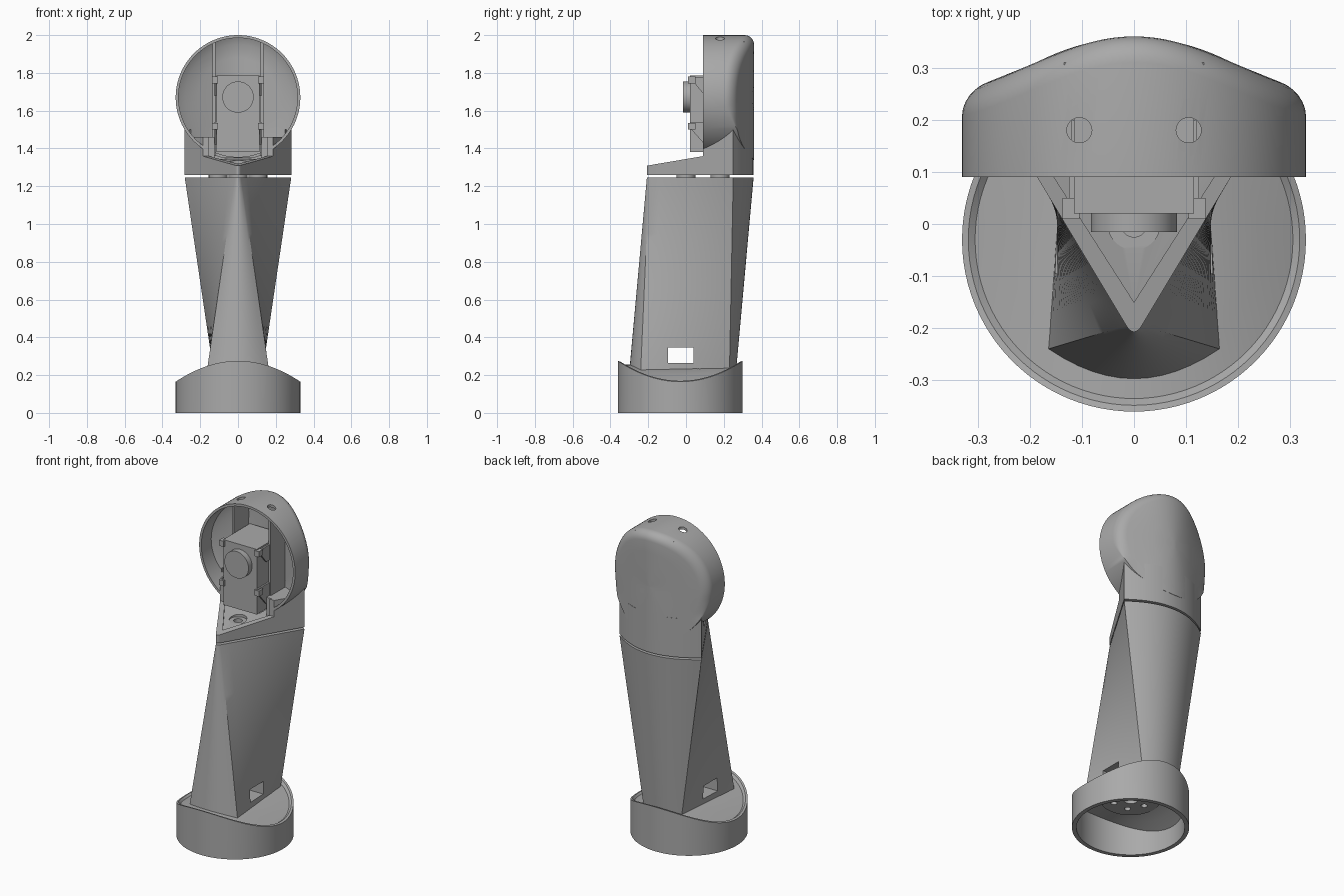
import bpy, bmesh, math
from mathutils import Matrix

cube = bpy.data.objects.get("Cube")
if cube:
    bpy.data.objects.remove(cube, do_unlink=True)

grey = bpy.data.materials.new("plain grey")
grey.use_nodes = True
grey.diffuse_color = (0.4, 0.4, 0.4, 1)
grey.node_tree.nodes["Principled BSDF"].inputs["Base Color"].default_value = (0.4, 0.4, 0.4, 1)


def finish(name, bm):
    bmesh.ops.recalc_face_normals(bm, faces=bm.faces)
    mesh = bpy.data.meshes.new(name)
    bm.to_mesh(mesh)
    bm.free()
    mesh.materials.append(grey)
    obj = bpy.data.objects.new(name, mesh)
    bpy.context.collection.objects.link(obj)
    return obj


def loft(name, rings):
    """Skin a list of equal point rings and cap both ends."""
    bm = bmesh.new()
    rows = [[bm.verts.new(p) for p in ring] for ring in rings]
    n = len(rows[0])
    for a, b in zip(rows, rows[1:]):
        for i in range(n):
            j = (i + 1) % n
            bm.faces.new((a[i], a[j], b[j], b[i]))
    bm.faces.new(rows[0])
    bm.faces.new(rows[-1])
    return finish(name, bm)


def box(name, x, y, z):
    corners = [(x[0], y[0]), (x[1], y[0]), (x[1], y[1]), (x[0], y[1])]
    return loft(name, [[(px, py, h) for px, py in corners] for h in z])


def prism(name, x, profile):
    """Extrude a (y, z) profile along x."""
    return loft(name, [[(px, y, z) for y, z in profile] for px in x])


def cylinder(name, centre, r, depth, axis="Z"):
    bm = bmesh.new()
    m = Matrix.Translation(centre)
    if axis == "Y":
        m = m @ Matrix.Rotation(math.pi / 2, 4, "X")
    bmesh.ops.create_cone(bm, cap_ends=True, segments=40, radius1=r, radius2=r, depth=depth, matrix=m)
    return finish(name, bm)


def cut(obj, *cutters):
    for c in cutters:
        mod = obj.modifiers.new("cut", "BOOLEAN")
        mod.operation = "DIFFERENCE"
        mod.solver = "EXACT"
        mod.object = c
        bpy.context.view_layer.objects.active = obj
        bpy.ops.object.modifier_apply(modifier=mod.name)
        bpy.data.objects.remove(c, do_unlink=True)


def lerp(a, b, t):
    return a + (b - a) * t


# Base: hollow round cup with a saddle top and a thin raised lip
def saddle(x):
    return 0.275 - 0.11 * (x / 0.33) ** 2


def base_ring(r, drop, floor=False):
    pts = []
    for i in range(96):
        a = math.tau * i / 96
        x, y = r * math.cos(a), r * math.sin(a) - 0.03
        pts.append((x, y, 0 if floor else saddle(x) - drop))
    return pts


radii = [0.01, 0.08, 0.16, 0.24, 0.305]
base = loft("base", [base_ring(r, 0.06) for r in radii]
            + [base_ring(0.305, 0, True), base_ring(0.33, 0, True)]
            + [base_ring(0.33, 0), base_ring(0.318, 0.003), base_ring(0.305, 0.02)]
            + [base_ring(r, 0.02) for r in reversed(radii[:-1])])

# Mounting plate with a ring of screw holes under the base ceiling
plate = cylinder("mounting_plate", (0, -0.03, 0.2), 0.17, 0.04)
cut(plate, cylinder("hole", (0, -0.03, 0.18), 0.04, 0.05))
for k in range(6):
    a = math.tau * k / 6
    cut(plate, cylinder("hole", (0.1 * math.cos(a), 0.1 * math.sin(a) - 0.03, 0.18), 0.018, 0.05))


# Column: wide-front section at the foot twisting to a wide-back section at the top
def section(t, z):
    fw, fy, fb = lerp(0.165, 0.015, t), lerp(-0.24, -0.195, t), lerp(0.06, 0.012, t)
    bw, by, bb = lerp(0.13, 0.282, t), lerp(0.23, 0.25, t), lerp(0.035, 0.108, t)
    pts = []
    for i in range(13):
        s = i / 6 - 1
        pts.append((fw * s, fy - fb * (1 - s * s), z))
    for i in range(1, 8):
        pts.append((lerp(fw, bw, i / 8), lerp(fy, by, i / 8), z))
    for i in range(21):
        s = 1 - i / 10
        pts.append((bw * s, by + bb * (1 - s * s), z))
    for i in range(1, 8):
        pts.append((lerp(-bw, -fw, i / 8), lerp(by, fy, i / 8), z))
    return pts


column = loft("column", [section(i / 24, lerp(0.22, 1.247, i / 24)) for i in range(25)])
cut(column, box("window", (-0.5, 0.5), (-0.095, 0.04), (0.265, 0.345)))

# Spacers in the joint between column and neck
screws = [(0, 0), (0.105, 0.18), (-0.105, 0.18)]
for x, y in screws:
    cylinder("joint_spacer", (x, y, 1.252), 0.05, 0.03)


# Neck: straight block with a sloping, recessed front shelf and an open middle
def slope(y):
    return 1.31 + 0.17 * (y + 0.2)


neck = loft("neck", [section(1, 1.259), section(1, 1.5)])
wedge = [(0, -0.15), (0.16, 0.1), (-0.16, 0.1)]
cut(neck,
    prism("slope_cut", (-0.5, 0.5), [(-0.4, slope(-0.4)), (0.09, slope(0.09)), (0.09, 1.7), (-0.4, 1.7)]),
    loft("recess", [[(x, y, slope(y) - 0.016) for x, y in wedge], [(x, y, 1.6) for x, y in wedge]]),
    box("middle", (-0.125, 0.125), (0.05, 0.27), (1.345, 1.6)),
    box("upper", (-0.25, 0.25), (0.0, 0.27), (1.46, 1.6)),
    cylinder("screw_head", (0, 0, 1.36), 0.05, 0.08),
    cylinder("screw_hole", (0, 0, 1.3), 0.025, 0.06))


# Head: round shell opening to the front, with a softly arched back
def head_ring(r, fillet=0.0, inset=0.0, front=False):
    pts = []
    for i in range(96):
        a = math.tau * i / 96
        x, dz = r * math.cos(a), r * math.sin(a)
        back = 0.25 + 0.055 * (1 + math.cos(math.pi * x / 0.4))
        fade = min(1, max(0, 1 + (dz + 0.05) / 0.12))
        pts.append((x, 0.09 if front else back - inset - fillet * fade, 1.67 + dz))
    return pts


steps = [0.01, 0.07, 0.14, 0.21, 0.28]
bend = [math.radians(15 * k) for k in range(6, 0, -1)]
head = loft("head_shell", [head_ring(r, 0, 0.06) for r in steps] + [head_ring(0.315, 0, 0.075)]
            + [head_ring(0.315, front=True), head_ring(0.33, front=True)]
            + [head_ring(0.28 + 0.05 * math.sin(a), 0.05 * (1 - math.cos(a))) for a in bend]
            + [head_ring(r) for r in reversed(steps)])
cut(head, box("opening", (-0.175, 0.175), (0, 0.23), (1.352, 1.45)))
for s in (-1, 1):
    cut(head, cylinder("top_hole", (0.105 * s, 0.18, 1.96), 0.024, 0.2))

# Servo unit with round front disc, held between two upright ribs
box("servo_body", (-0.115, 0.115), (0.02, 0.28), (1.38, 1.785))
cylinder("servo_disc", (0, 0.005, 1.672), 0.083, 0.04, "Y")
for s in (-1, 1):
    box("rib", (s * 0.12, s * 0.134), (0.13, 0.31), (1.36, 1.965))
    prism("gusset", (s * 0.113, s * 0.125), [(0.02, 1.775), (0.1, 1.68), (0.2, 1.68), (0.2, 1.775)])
    prism("gusset", (s * 0.113, s * 0.125), [(0.02, 1.54), (0.02, 1.51), (0.1, 1.42), (0.2, 1.42), (0.2, 1.54)])
    for z in (1.5, 1.745):
        box("clip", (s * 0.105, s * 0.137), (0.01, 0.05), (z, z + 0.035))

# Smooth curved faces, keep crisp edges
bpy.ops.object.select_all(action="DESELECT")
for obj in bpy.context.collection.objects:
    if obj.type == "MESH":
        obj.select_set(True)
        bpy.context.view_layer.objects.active = obj
bpy.ops.object.shade_smooth_by_angle(angle=math.radians(30))
